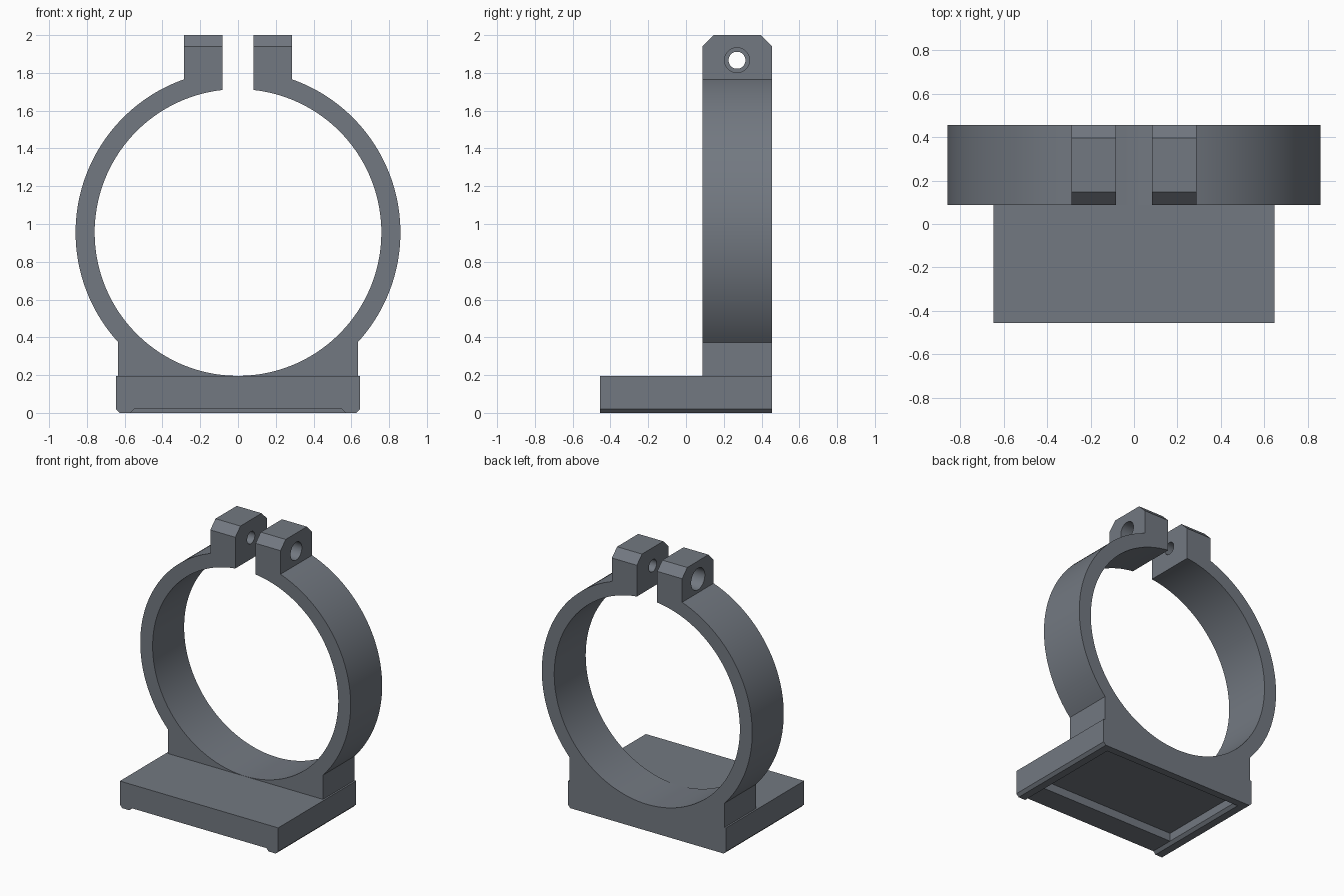
import bpy, bmesh, math
from mathutils import Matrix

if "Cube" in bpy.data.objects:
    bpy.data.objects.remove(bpy.data.objects["Cube"])

ZC, R_OUT, R_IN = 0.955, 0.86, 0.759     # ring centre height and radii
Y0, Y1 = 0.087, 0.455                    # ring front and back
EAR_IN, EAR_OUT, FOOT, BASE_TOP = 0.083, 0.287, 0.634, 0.195

mat = bpy.data.materials.new("slate grey")
mat.diffuse_color = (0.17, 0.19, 0.22, 1)
mat.use_nodes = True
mat.node_tree.nodes["Principled BSDF"].inputs["Base Color"].default_value = mat.diffuse_color


def finish(name, bm):
    bmesh.ops.recalc_face_normals(bm, faces=bm.faces)
    me = bpy.data.meshes.new(name)
    bm.to_mesh(me)
    bm.free()
    me.materials.append(mat)
    ob = bpy.data.objects.new(name, me)
    bpy.context.collection.objects.link(ob)
    return ob


def prism(profile, y0, y1):
    """Extrude an x-z outline along y."""
    bm = bmesh.new()
    face = bm.faces.new([bm.verts.new((x, y0, z)) for x, z in profile])
    res = bmesh.ops.extrude_face_region(bm, geom=[face])
    for v in res["geom"]:
        if isinstance(v, bmesh.types.BMVert):
            v.co.y = y1
    return bm


def mirrored(half):
    return half + [(-x, z) for x, z in reversed(half)]


def arc(r, a0, a1, n):
    return [(r * math.sin(a0 + (a1 - a0) * i / n),
             ZC + r * math.cos(a0 + (a1 - a0) * i / n)) for i in range(n + 1)]


def cut(ob, cutter):
    mod = ob.modifiers.new("cut", "BOOLEAN")
    mod.operation, mod.solver, mod.object = "DIFFERENCE", "EXACT", cutter
    bpy.context.view_layer.objects.active = ob
    bpy.ops.object.modifier_apply(modifier=mod.name)
    bpy.data.objects.remove(cutter)


def hole(ob, x0, x1, r):
    """Round bore along x through the ear."""
    bm = bmesh.new()
    m = Matrix.Translation(((x0 + x1) / 2, 0.27, 1.867)) @ Matrix.Rotation(math.pi / 2, 4, "Y")
    bmesh.ops.create_cone(bm, cap_ends=True, segments=40, radius1=r, radius2=r,
                          depth=abs(x1 - x0), matrix=m)
    cut(ob, finish("bore_cutter", bm))


# Split ring with clamp ears and foot, as one outline
a_ear = math.asin(EAR_OUT / R_OUT)
a_foot = math.pi - math.asin(FOOT / R_OUT)
a_gap = math.asin(EAR_IN / R_IN)
inner = arc(R_IN, a_gap, 2 * math.pi - a_gap, 128)
outer = [(EAR_IN, 2.0), (EAR_OUT, 2.0)] + arc(R_OUT, a_ear, a_foot, 48) + [(FOOT, BASE_TOP)]
bm = prism(mirrored(outer) + inner[::-1], Y0, Y1)

# Chamfered ear tops
tops = [e for e in bm.edges if all(v.co.z > 1.99 for v in e.verts)
        and abs(e.verts[0].co.y - e.verts[1].co.y) < 1e-4]
bmesh.ops.bevel(bm, geom=tops, offset=0.06, segments=1, affect="EDGES")
ring = finish("clamp_ring", bm)

# Screw hole and counterbores
hole(ring, -0.4, 0.4, 0.045)
hole(ring, 0.185, 0.4, 0.066)
hole(ring, -0.4, -0.185, 0.08)

# Base plate with chamfered lower sides
base = finish("base_plate", prism(
    mirrored([(0.627, 0), (0.647, 0.02), (0.647, BASE_TOP)]), -0.455, 0.455))
# Shallow slot open to the front, stepping up into a deeper pocket of equal width
cut(base, finish("slot_cutter", prism(
    mirrored([(0.59, -0.02), (0.55, 0.02)]), -0.6, 0.40)))
cut(base, finish("pocket_cutter", prism(
    mirrored([(0.55, -0.05), (0.55, 0.08)]), -0.28, 0.40)))

for ob in (ring, base):
    bpy.ops.object.select_all(action="DESELECT")
    ob.select_set(True)
    bpy.context.view_layer.objects.active = ob
    bpy.ops.object.shade_smooth_by_angle(angle=math.radians(30))
